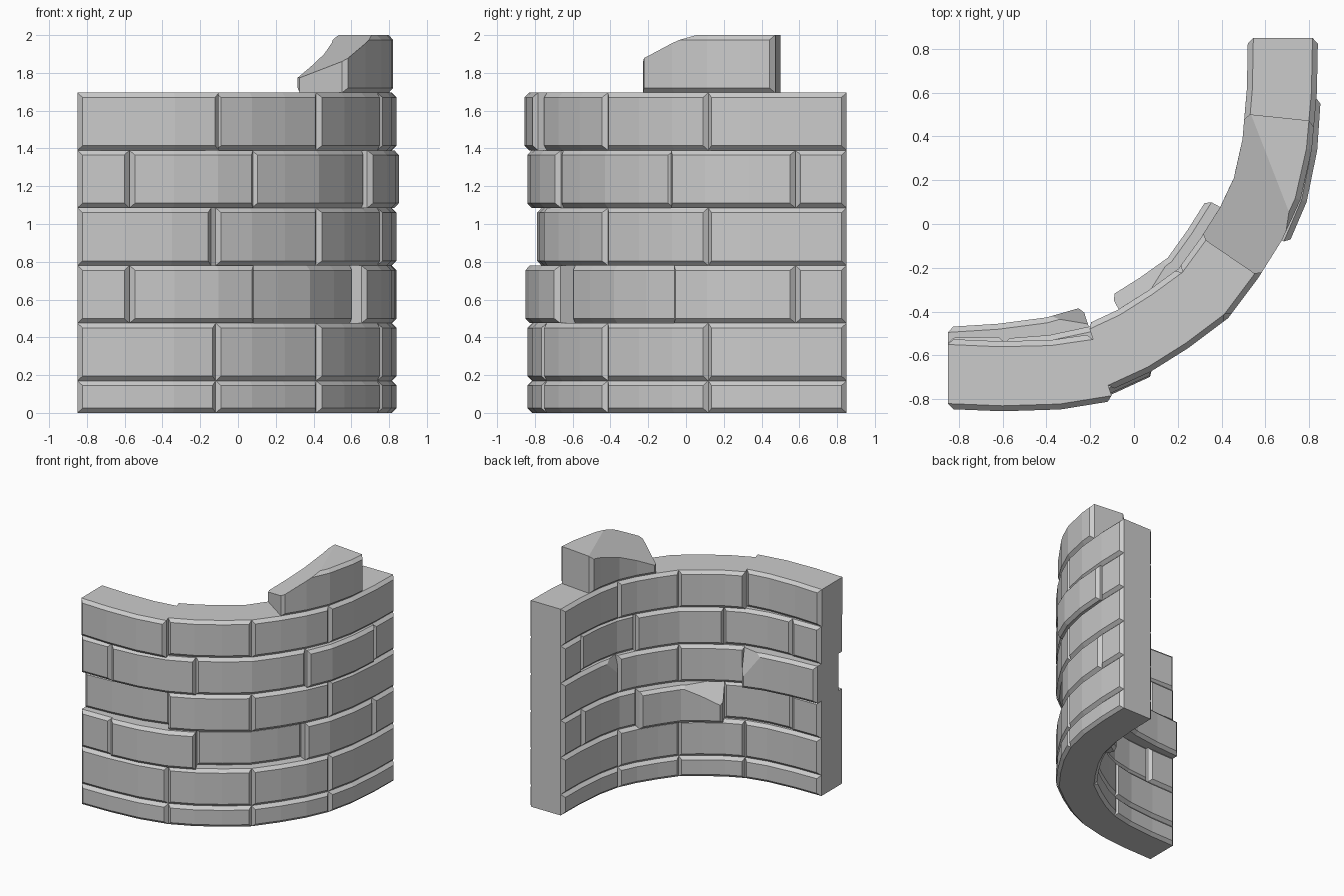
import bpy, bmesh
from mathutils import Vector

if "Cube" in bpy.data.objects:
    bpy.data.objects.remove(bpy.data.objects["Cube"])

# Plan of the outer wall face: half the bend, mirrored across the diagonal
HALF = [(.84, .85), (.835, .6), (.812, .34), (.76, .11), (.675, -.075), (.565, -.25), (.43, -.43)]
PATH = [Vector(p) for p in HALF + [(-y, -x) for x, y in HALF[-2::-1]]]
THICK = 0.32
CH = 0.025


def normal(i):
    a, b = PATH[max(i - 1, 0)], PATH[min(i + 1, 12)]
    t = (b - a).normalized()
    if i == 0:
        return Vector((1, 0))
    if i == 12:
        return Vector((0, -1))
    return Vector((-t.y, t.x))


def wall_point(t, depth):
    """Point at path parameter t, set back from the outer face by depth."""
    i = max(0, min(int(t), 11))
    f = t - i
    p = PATH[i].lerp(PATH[i + 1], f)
    n = normal(i).lerp(normal(i + 1), f).normalized()
    return p - n * depth


def brick(name, t0, t1, z0, z1, push=(0, 0), chip=None):
    """Curved brick with chamfered faces; push moves it outward at each end."""
    dt = CH / 0.23
    ts = [t0, t0 + dt]
    ts += [k for k in range(13) if t0 + 2 * dt < k < t1 - 2 * dt]
    ts += [t1 - dt, t1]
    c, T = CH, THICK
    mid = [(c, z0), (0, z0 + c), (0, z1 - c), (c, z1),
           (T - c, z1), (T, z1 - c), (T, z0 + c), (T - c, z0)]
    end = [(c, z0), (c, z0), (c, z1), (c, z1),
           (T - c, z1), (T - c, z1), (T - c, z0), (T - c, z0)]
    bm = bmesh.new()
    rings = []
    for k, t in enumerate(ts):
        f = (t - t0) / (t1 - t0)
        out = push[0] * (1 - f) + push[1] * f
        ring = []
        for d, z in (end if k in (0, len(ts) - 1) else mid):
            p = wall_point(t, d - out)
            ring.append(bm.verts.new((p.x, p.y, z)))
        rings.append(ring)
    for a, b in zip(rings, rings[1:]):
        for j in range(8):
            m = (j + 1) % 8
            bm.faces.new((a[j], a[m], b[m], b[j]))
    bm.faces.new(rings[0][::-1])
    bm.faces.new(rings[-1])
    bmesh.ops.remove_doubles(bm, verts=bm.verts[:], dist=1e-5)
    # Broken-off corner: slice by a plane through three points
    if chip:
        a, b, e = [Vector(p) for p in chip]
        n = (b - a).cross(e - a).normalized()
        if n.z < 0:
            n = -n
        bmesh.ops.bisect_plane(bm, geom=bm.verts[:] + bm.edges[:] + bm.faces[:],
                               plane_co=a, plane_no=n, clear_outer=True)
        bmesh.ops.holes_fill(bm, edges=[e for e in bm.edges if e.is_boundary], sides=0)
    bmesh.ops.recalc_face_normals(bm, faces=bm.faces[:])
    me = bpy.data.meshes.new(name)
    bm.to_mesh(me)
    bm.free()
    bpy.context.collection.objects.link(bpy.data.objects.new(name, me))


# Courses alternate between two joint patterns
LEVELS = [0, .17, .475, .78, 1.085, 1.39, 1.695]
WIDE, OFFSET = [0, 3, 6, 9, 12], [0, 1.08, 4, 7.95, 10.9, 12]
PUSH = {(2, 2): (-.07, -.07), (2, 3): (.02, .02), (3, 3): (-.08, -.05),
        (4, 1): (.02, .035), (4, 3): (.015, .01), (5, 3): (.05, .005)}
CHIPS = {(3, 3): [(-.43, -.42, 1.085), (-.19, -.46, 1.085), (-.21, -.38, .85)],
         (3, 0): [(.49, .35, 1.085), (.51, .18, 1.085), (.455, .2, .93)],
         (2, 2): [(.31, .08, .775), (-.05, -.34, .68), (0, -.42, .78)]}
for row in range(6):
    joints = OFFSET if row in (2, 4) else WIDE
    for k in range(len(joints) - 1):
        brick(f"brick_course{row}_{k}", joints[k], joints[k + 1], LEVELS[row], LEVELS[row + 1],
              PUSH.get((row, k), (0, 0)), CHIPS.get((row, k)))

# Broken loose block on top
brick("broken_top_brick", 1.5, 4.95, 1.695, 2.0, (0, 0),
      [(.29, -.05, 1.76), (.57, -.23, 1.87), (.62, .28, 2.0)])
